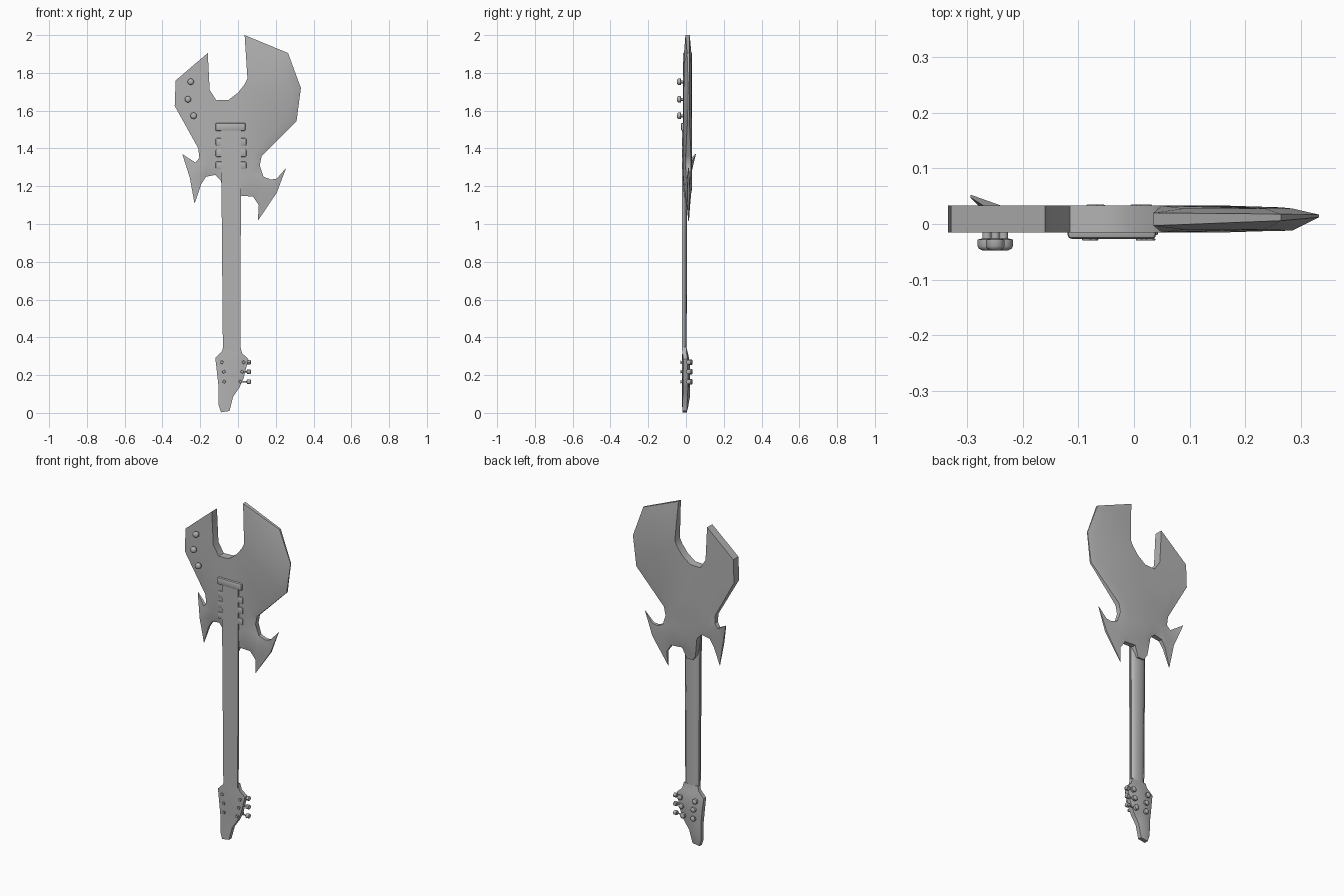
import bpy, bmesh, math
from mathutils import Vector
from mathutils.geometry import delaunay_2d_cdt

if "Cube" in bpy.data.objects:
    bpy.data.objects.remove(bpy.data.objects["Cube"])

grey = bpy.data.materials.new("plain grey")
grey.diffuse_color = (0.45, 0.45, 0.45, 1)
grey.use_nodes = True
grey.node_tree.nodes["Principled BSDF"].inputs["Base Color"].default_value = grey.diffuse_color


def finish(name, bm, angle=35):
    bmesh.ops.recalc_face_normals(bm, faces=bm.faces)
    me = bpy.data.meshes.new(name)
    bm.to_mesh(me)
    bm.free()
    me.materials.append(grey)
    ob = bpy.data.objects.new(name, me)
    bpy.context.collection.objects.link(ob)
    bpy.ops.object.select_all(action='DESELECT')
    ob.select_set(True)
    bpy.context.view_layer.objects.active = ob
    bpy.ops.object.shade_smooth_by_angle(angle=math.radians(angle))
    return ob


def slab(name, outline, inner, front, back, angle=35):
    """Plate in the xz plane; points are (x, z) or (x, z, front_y, back_y)."""
    pts = [p if len(p) == 4 else (*p, front, back) for p in outline + inner]
    n = len(outline)
    co, _, faces, orig, _, _ = delaunay_2d_cdt(
        [Vector(p[:2]) for p in pts], [(i, (i + 1) % n) for i in range(n)], [], 1, 1e-5)
    bm = bmesh.new()
    f = [bm.verts.new((p[0], p[2], p[1])) for p in pts]
    b = [bm.verts.new((p[0], p[3], p[1])) for p in pts]
    for face in faces:
        ids = [orig[i][0] for i in face]
        bm.faces.new([f[i] for i in ids])
        bm.faces.new([b[i] for i in reversed(ids)])
    for i in range(n):
        j = (i + 1) % n
        bm.faces.new((f[i], f[j], b[j], b[i]))
    return finish(name, bm, angle)


def block(name, x0, x1, y0, y1, z0, z1, bevel=0.0):
    bm = bmesh.new()
    bmesh.ops.create_cube(bm, size=1)
    for v in bm.verts:
        v.co = ((x0 + x1) / 2 + v.co.x * (x1 - x0), (y0 + y1) / 2 + v.co.y * (y1 - y0),
                (z0 + z1) / 2 + v.co.z * (z1 - z0))
    if bevel:
        edges = [e for e in bm.edges if min(v.co.y for v in e.verts) < y0 + 1e-5]
        bmesh.ops.bevel(bm, geom=edges, offset=bevel, segments=2, profile=0.5, affect='EDGES')
    return finish(name, bm)


def turned(name, centre, axis, profile, sides=10):
    """Lathe a (distance, radius) profile along an axis."""
    rot = Vector((0, 0, 1)).rotation_difference(Vector(axis))
    bm = bmesh.new()
    rings = []
    for d, r in profile:
        rings.append([bm.verts.new(Vector(centre) + rot @ Vector(
            (r * math.cos(2 * math.pi * k / sides), r * math.sin(2 * math.pi * k / sides), d)))
            for k in range(sides)])
    for a, b in zip(rings, rings[1:]):
        for k in range(sides):
            bm.faces.new((a[k], a[(k + 1) % sides], b[(k + 1) % sides], b[k]))
    bm.faces.new(rings[0])
    bm.faces.new(rings[-1])
    return finish(name, bm, 45)


# Body: axe-shaped plate, thin along the right blade and at the spike tips
body_outline = [
    (-.16, 1.905), (-.33, 1.76), (-.335, 1.625), (-.21, 1.40, -.003, .028),
    (-.205, 1.35, -.002, .026), (-.225, 1.325, .004, .028), (-.295, 1.37, .048, .053),
    (-.255, 1.245, .008, .022), (-.23, 1.107, .012, .016), (-.195, 1.21, .004, .022),
    (-.17, 1.25, 0, .024), (-.12, 1.26, -.004, .026), (-.09, 1.23, -.008, .028),
    (-.075, 1.12, -.01, .02), (-.055, 1.09, -.01, .015), (-.015, 1.09, -.01, .015),
    (.01, 1.15, -.008, .022), (.08, 1.145, -.002, .024), (.11, 1.10, .004, .022),
    (.105, 1.017, .012, .016), (.205, 1.165, .008, .02), (.255, 1.297, .012, .016),
    (.205, 1.24, .004, .02), (.175, 1.235, .002, .022), (.135, 1.25, 0, .024),
    (.115, 1.31, -.002, .026), (.125, 1.36, -.002, .026), (.31, 1.545, .008, .018),
    (.333, 1.72, .012, .017), (.265, 1.905, .006, .018), (.035, 2.0, -.003, .02),
    (.05, 1.77), (.035, 1.74), (0, 1.695), (-.05, 1.657), (-.115, 1.655), (-.15, 1.71)]
body_inner = [
    (.09, 1.91, -.01, .028), (.235, 1.85, -.01, .028), (.285, 1.71, -.012, .028),
    (.265, 1.57, -.012, .03), (.17, 1.47), (.08, 1.37), (.07, 1.27), (.13, 1.19, -.009, .03),
    (.05, 1.19), (-.17, 1.40), (-.16, 1.32), (-.2, 1.27, -.007, .03), (-.1, 1.3),
    (-.04, 1.2), (-.03, 1.5), (-.25, 1.62)]
slab("body", body_outline, body_inner, -.015, .033, 40)

# Fingerboard: long tapered strip running over the body
slab("fingerboard", [(-.09, 1.5), (-.08, .33), (.013, .33), (.016, 1.5)], [], -.022, -.012)

# Neck: half-round bar behind the fingerboard
bm = bmesh.new()
rings = []
for z, cx, w, depth in ((1.2, -.036, .046, .019), (.4, -.034, .041, .016), (.32, -.034, .042, .016)):
    rings.append([bm.verts.new((cx + w * math.cos(math.pi * k / 8),
                                -.0125 + depth * math.sin(math.pi * k / 8), z)) for k in range(9)])
for a, b in zip(rings, rings[1:]):
    for k in range(9):
        bm.faces.new((a[k], a[(k + 1) % 9], b[(k + 1) % 9], b[k]))
bm.faces.new(rings[0])
bm.faces.new(rings[-1])
finish("neck", bm)

# Bridge and three pickups sticking out on both sides of the fingerboard
block("bridge", -.12, .04, -.027, -.01, 1.493, 1.535, .008)
for i, z in enumerate((1.435, 1.375, 1.31)):
    block(f"pickup_{i + 1}", -.118, .044, -.021, -.01, z - .02, z + .02, .006)

# Headstock: hooked plate with a bulged back
head_outline = [
    (-.078, .35, -.018, .002), (-.085, .325, -.018, .004), (-.12, .29, -.015, .008),
    (-.112, .22, -.016, .01), (-.103, .14, -.017, .01), (-.102, .04, -.018, .006),
    (-.09, .003, -.019, .004), (-.045, .01, -.019, .004), (-.026, .085, -.017, .008),
    (.008, .135, -.016, .01), (.03, .185, -.015, .01), (.055, .285, -.014, .008),
    (.022, .315, -.018, .004), (.013, .35, -.018, .002)]
head_inner = [(-.033, .31, -.02, .012), (-.07, .27), (.015, .27), (-.065, .17),
              (-.01, .19), (-.07, .08), (-.068, .035, -.02, .012)]
slab("headstock", head_outline, head_inner, -.02, .02, 45)

# Tuners: front post, back housing, and side key for each string
post = [(0, .006), (.008, .006), (.009, .009), (.012, .008)]
housing = [(0, .015), (.014, .015), (.019, .009)]
for i, (xl, xr, z) in enumerate(((-.085, .03, .268), (-.075, .022, .218), (-.073, .012, .165))):
    for side, x in (("left", xl), ("right", xr)):
        turned(f"tuner_post_{side}_{i + 1}", (x, -.018, z), (0, -1, 0), post, 8)
        turned(f"tuner_housing_{side}_{i + 1}", (x + (.01 if side == "left" else -.008), .016, z),
               (0, 1, 0), housing, 8)
    turned(f"tuner_key_{i + 1}", (xr - .01, .014, z), (1, 0, 0),
           [(0, .004), (.056 - xr, .004), (.057 - xr, .013), (.075 - xr, .013), (.078 - xr, .008)], 8)

# Control knobs: thin stem with a rounded cap
knob = [(0, .008), (.012, .008), (.014, .017), (.026, .017), (.031, .014), (.034, .007)]
for i, (x, z) in enumerate(((-.25, 1.753), (-.265, 1.66), (-.235, 1.573))):
    turned(f"control_knob_{i + 1}", (x, -.014, z), (0, -1, 0), knob, 12)
